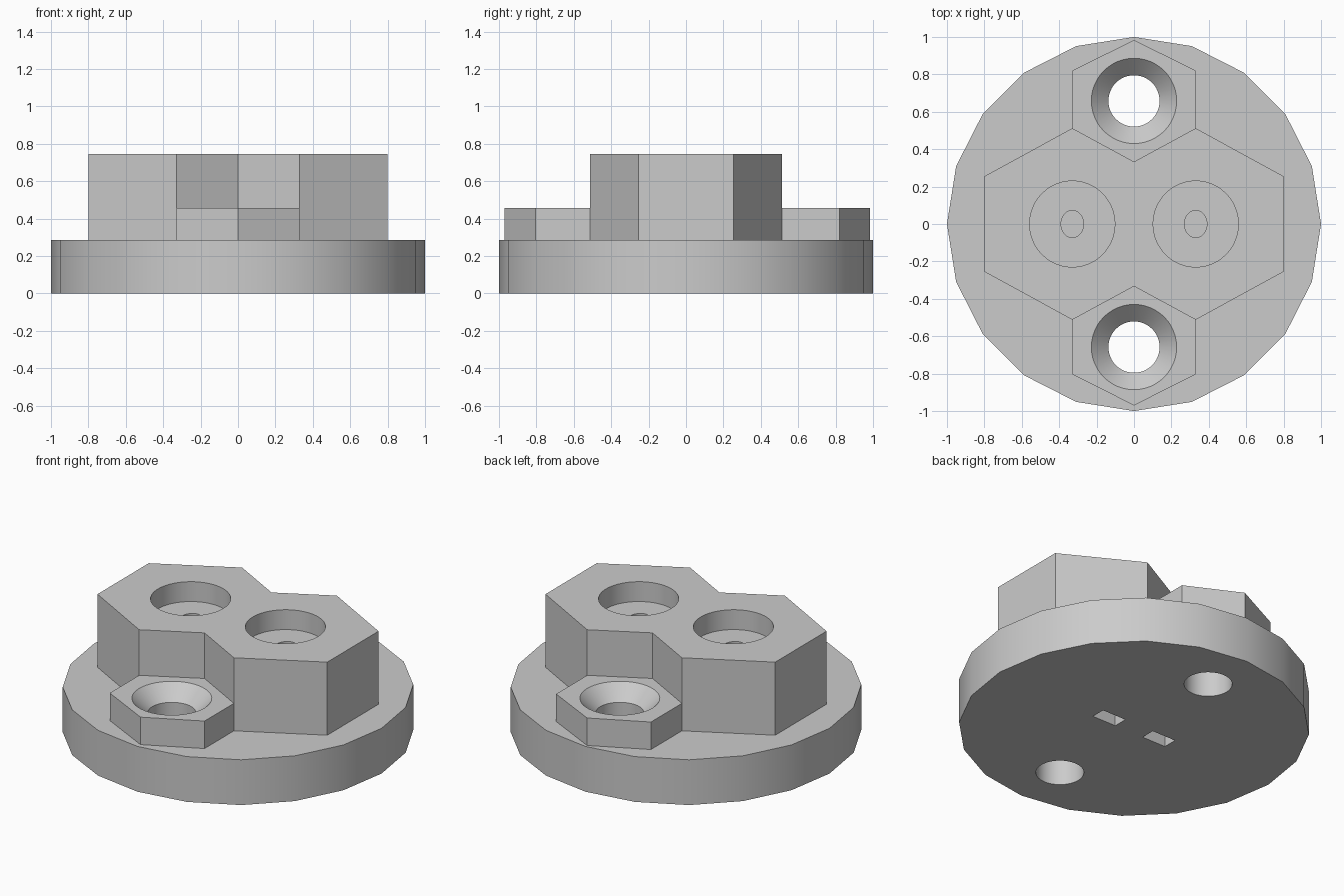
import bpy
import bmesh
import math

if "Cube" in bpy.data.objects:
    bpy.data.objects.remove(bpy.data.objects["Cube"], do_unlink=True)

grey = bpy.data.materials.new("plain grey")
grey.use_nodes = True
COLOUR = (0.6, 0.6, 0.6, 1.0)
grey.diffuse_color = COLOUR
grey.node_tree.nodes["Principled BSDF"].inputs["Base Color"].default_value = COLOUR


def loft(name, *rings):
    """Closed solid through rings, each a pair (outline, height)."""
    bm = bmesh.new()
    loops = [[bm.verts.new((x, y, z)) for x, y in pts] for pts, z in rings]
    bm.faces.new(loops[0])
    bm.faces.new(loops[-1])
    for low, high in zip(loops, loops[1:]):
        for i in range(len(low)):
            j = (i + 1) % len(low)
            bm.faces.new((low[i], low[j], high[j], high[i]))
    bmesh.ops.recalc_face_normals(bm, faces=bm.faces[:])
    mesh = bpy.data.meshes.new(name)
    bm.to_mesh(mesh)
    bm.free()
    mesh.materials.append(grey)
    obj = bpy.data.objects.new(name, mesh)
    bpy.context.collection.objects.link(obj)
    return obj


def ellipse(cx, cy, rx, ry, sides=48):
    angles = [math.tau * i / sides for i in range(sides)]
    return [(cx + rx * math.cos(a), cy + ry * math.sin(a)) for a in angles]


def box(cx, cy, hx, hy):
    return [(cx - hx, cy - hy), (cx + hx, cy - hy), (cx + hx, cy + hy), (cx - hx, cy + hy)]


def combine(target, tool, operation):
    mod = target.modifiers.new(operation, "BOOLEAN")
    mod.operation = operation
    mod.solver = "EXACT"
    mod.object = tool
    bpy.context.view_layer.objects.active = target
    bpy.ops.object.modifier_apply(modifier=mod.name)
    bpy.data.objects.remove(tool, do_unlink=True)


BASE_TOP, LUG_TOP, BODY_TOP, ROOT = 0.285, 0.458, 0.745, 0.15

# Round base plate
holder = loft("holder", (ellipse(0, 0, 1, 1, 20), 0), (ellipse(0, 0, 1, 1, 20), BASE_TOP))

# Twin hexagonal body
half = [(0.0, -0.333), (0.33, -0.512), (0.8, -0.255), (0.8, 0.255), (0.33, 0.512), (0.0, 0.333)]
outline = half + [(-x, y) for x, y in reversed(half[1:-1])]
combine(holder, loft("twin_body", (outline, ROOT), (outline, BODY_TOP)), "UNION")

# Screw lugs at front and back
for side, tip, shoulder in ((-1, 0.97, 0.804), (1, 0.984, 0.82)):
    lug = [(0, tip), (0.33, shoulder), (0.33, 0.45), (0, 0.2), (-0.33, 0.45), (-0.33, shoulder)]
    lug = [(x, side * y) for x, y in lug]
    combine(holder, loft("screw_lug", (lug, ROOT), (lug, LUG_TOP)), "UNION")

for side in (-1, 1):
    # Countersunk screw holes
    y = side * 0.658
    shaft, rim = ellipse(0, y, 0.137, 0.137), ellipse(0, y, 0.228, 0.228)
    combine(holder, loft("screw_hole", (shaft, -0.1), (shaft, LUG_TOP - 0.09),
                         (rim, LUG_TOP), (rim, LUG_TOP + 0.1)), "DIFFERENCE")
    # Round pockets, each with a small oval well in its floor
    x = side * 0.33
    pocket, well = ellipse(x, 0, 0.228, 0.23), ellipse(x, 0, 0.06, 0.073)
    combine(holder, loft("pocket", (pocket, 0.62), (pocket, 0.9)), "DIFFERENCE")
    combine(holder, loft("oval_well", (well, 0.4), (well, 0.7)), "DIFFERENCE")
    # Rectangular slots underneath
    slot = box(side * 0.185, 0, 0.083, 0.045)
    combine(holder, loft("slot", (slot, -0.1), (slot, 0.2)), "DIFFERENCE")

bpy.ops.object.select_all(action="DESELECT")
holder.select_set(True)
bpy.context.view_layer.objects.active = holder
bpy.ops.object.shade_smooth_by_angle(angle=math.radians(30))
